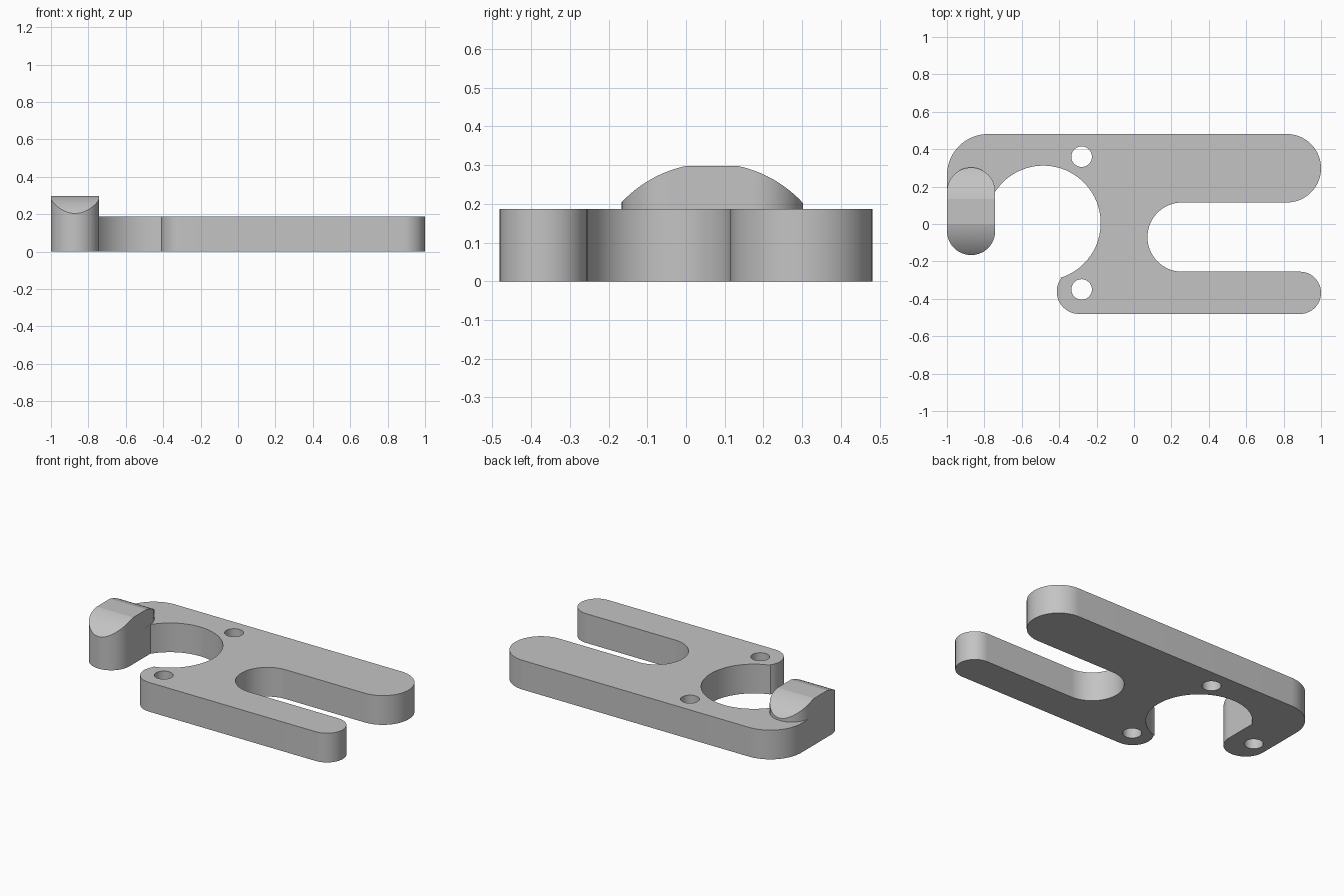
import bpy
import bmesh
from math import cos, sin, radians, pi
from mathutils import Vector

if "Cube" in bpy.data.objects:
    bpy.data.objects.remove(bpy.data.objects["Cube"], do_unlink=True)

THICK = 0.187

grey = bpy.data.materials.new("plain grey")
grey.use_nodes = True
colour = (0.55, 0.55, 0.55, 1)
grey.diffuse_color = colour
grey.node_tree.nodes["Principled BSDF"].inputs["Base Color"].default_value = colour


def arc(cx, cy, r, start, end, step=5):
    """Points on an arc, angles in degrees."""
    n = max(2, round(abs(end - start) / step))
    angles = [radians(start + (end - start) * i / n) for i in range(n + 1)]
    return [(cx + r * cos(a), cy + r * sin(a)) for a in angles]


def prism(name, loops, place, direction):
    """Fill closed loops (outer first, then holes) and extrude the face."""
    bm = bmesh.new()
    edges = []
    for loop in loops:
        verts = [bm.verts.new(place(u, v)) for u, v in loop]
        edges += [bm.edges.new((verts[i - 1], verts[i])) for i in range(len(verts))]
    bmesh.ops.triangle_fill(bm, edges=edges, use_beauty=True)
    ext = bmesh.ops.extrude_face_region(bm, geom=bm.faces[:])
    top = [g for g in ext["geom"] if isinstance(g, bmesh.types.BMVert)]
    bmesh.ops.translate(bm, verts=top, vec=Vector(direction))
    bmesh.ops.recalc_face_normals(bm, faces=bm.faces)
    mesh = bpy.data.meshes.new(name)
    bm.to_mesh(mesh)
    bm.free()
    mesh.materials.append(grey)
    obj = bpy.data.objects.new(name, mesh)
    bpy.context.collection.objects.link(obj)
    return obj


def select_only(obj):
    bpy.ops.object.select_all(action="DESELECT")
    obj.select_set(True)
    bpy.context.view_layer.objects.active = obj


# Flat plate: two arms, slot, round opening and hook
outline = (
    arc(0.817, 0.298, 0.183, -90, 90)          # wide arm end
    + arc(-0.78, 0.261, 0.22, 90, 180)         # back corner
    + arc(-0.871, -0.037, 0.129, 180, 360)     # hook end
    + arc(-0.485, 0.005, 0.307, 146.8, -72.9)  # round opening
    + arc(-0.293, -0.361, 0.12, 144, 270)      # foot beside the opening
    + arc(0.887, -0.368, 0.113, -90, 90)       # narrow arm end
    + arc(0.257, -0.07, 0.185, 270, 90)        # slot
)
# Three screw holes evenly spaced around the opening
holes = [arc(-0.485 + 0.41 * cos(a), 0.005 + 0.41 * sin(a), 0.055, 0, 350, 10)
         for a in (pi / 3, pi, -pi / 3)]
plate = prism("plate", [outline] + holes, lambda x, y: (x, y, 0), (0, 0, THICK))

# Raised pad on the hook: a rounded block trimmed by a domed profile
stadium = arc(-0.871, 0.173, 0.129, 0, 180) + arc(-0.871, -0.037, 0.129, 180, 360)
pad = prism("hook_pad", [stadium], lambda x, y: (x, y, THICK), (0, 0, 0.2))
dome = (arc(0.067, -0.015, 0.32, 40, 78, 3) + arc(0.067, -0.015, 0.32, 102, 140, 3)
        + [(-0.19, 0.1), (0.32, 0.1)])
cutter = prism("dome_cutter", [dome], lambda y, z: (-1.2, y, z), (0.7, 0, 0))
cutter.hide_render = True

trim = pad.modifiers.new("dome", "BOOLEAN")
trim.operation = "INTERSECT"
trim.solver = "EXACT"
trim.object = cutter
select_only(pad)
bpy.ops.object.modifier_apply(modifier=trim.name)
bpy.data.objects.remove(cutter, do_unlink=True)

# Smooth the curved walls, keep the rims sharp
for obj in (plate, pad):
    select_only(obj)
    bpy.ops.object.shade_smooth_by_angle(angle=radians(11))
